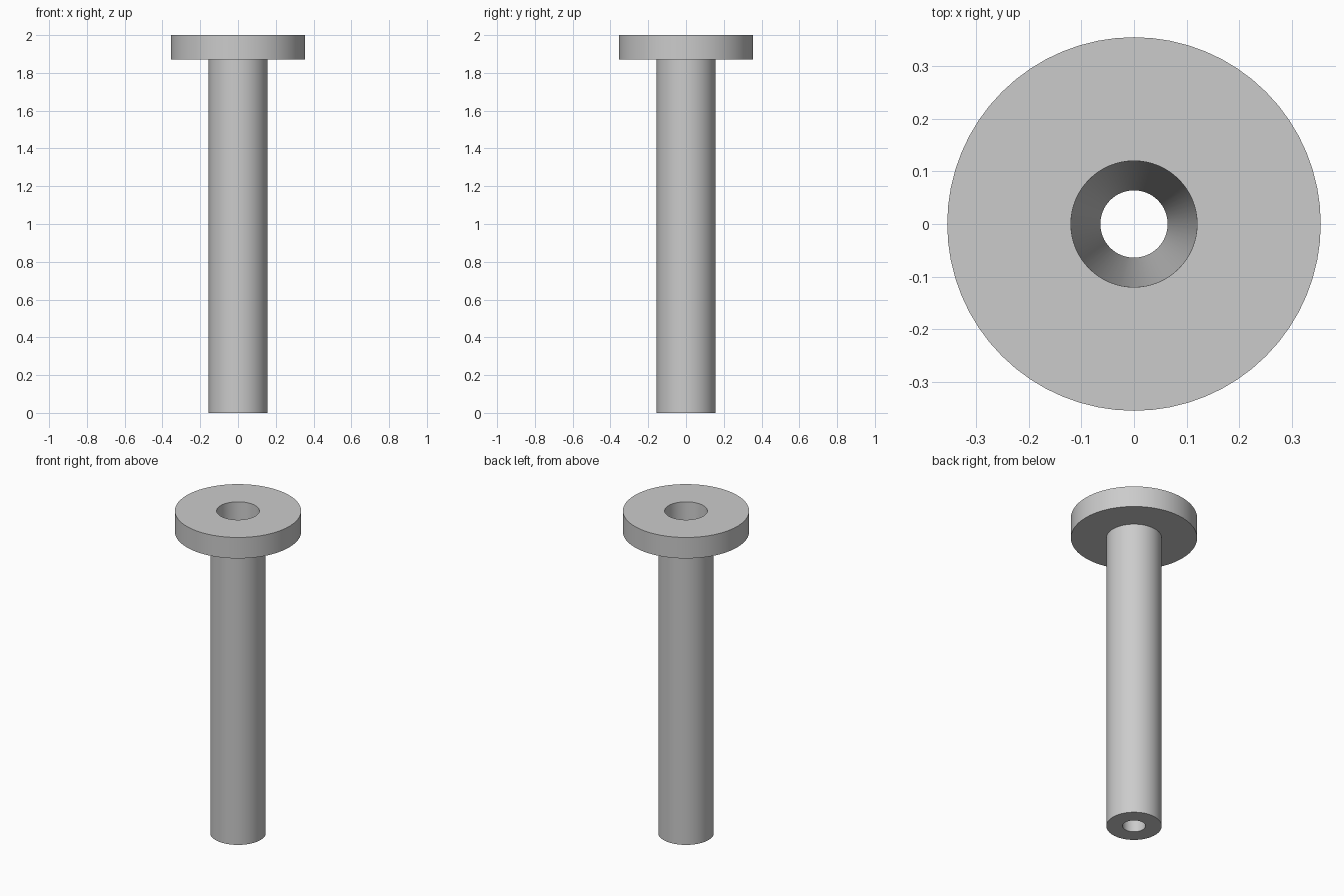
import bpy, bmesh, math

if "Cube" in bpy.data.objects:
    bpy.data.objects.remove(bpy.data.objects["Cube"])

SEGMENTS = 64

grey = bpy.data.materials.new("light grey")
grey.diffuse_color = (0.6, 0.6, 0.6, 1)
grey.use_nodes = True
grey.node_tree.nodes["Principled BSDF"].inputs["Base Color"].default_value = grey.diffuse_color

# Closed (radius, z) profile: tapered bore, shaft and flange
profile = [(0.064, 0), (0.156, 0), (0.156, 1.87), (0.355, 1.87),
           (0.355, 2.0), (0.12, 2.0)]

# Spin the profile into one watertight body
bm = bmesh.new()
rings = []
for r, z in profile:
    rings.append([bm.verts.new((r * math.cos(a), r * math.sin(a), z))
                  for a in (2 * math.pi * i / SEGMENTS for i in range(SEGMENTS))])
for k, ring in enumerate(rings):
    nxt = rings[(k + 1) % len(rings)]
    for i in range(SEGMENTS):
        j = (i + 1) % SEGMENTS
        bm.faces.new((ring[i], ring[j], nxt[j], nxt[i]))
bmesh.ops.recalc_face_normals(bm, faces=bm.faces)

mesh = bpy.data.meshes.new("flanged_sleeve")
bm.to_mesh(mesh)
bm.free()
mesh.materials.append(grey)
sleeve = bpy.data.objects.new("flanged_sleeve", mesh)
bpy.context.collection.objects.link(sleeve)

# Smooth round walls, sharp rims
bpy.context.view_layer.objects.active = sleeve
sleeve.select_set(True)
bpy.ops.object.shade_smooth_by_angle(angle=math.radians(30))
